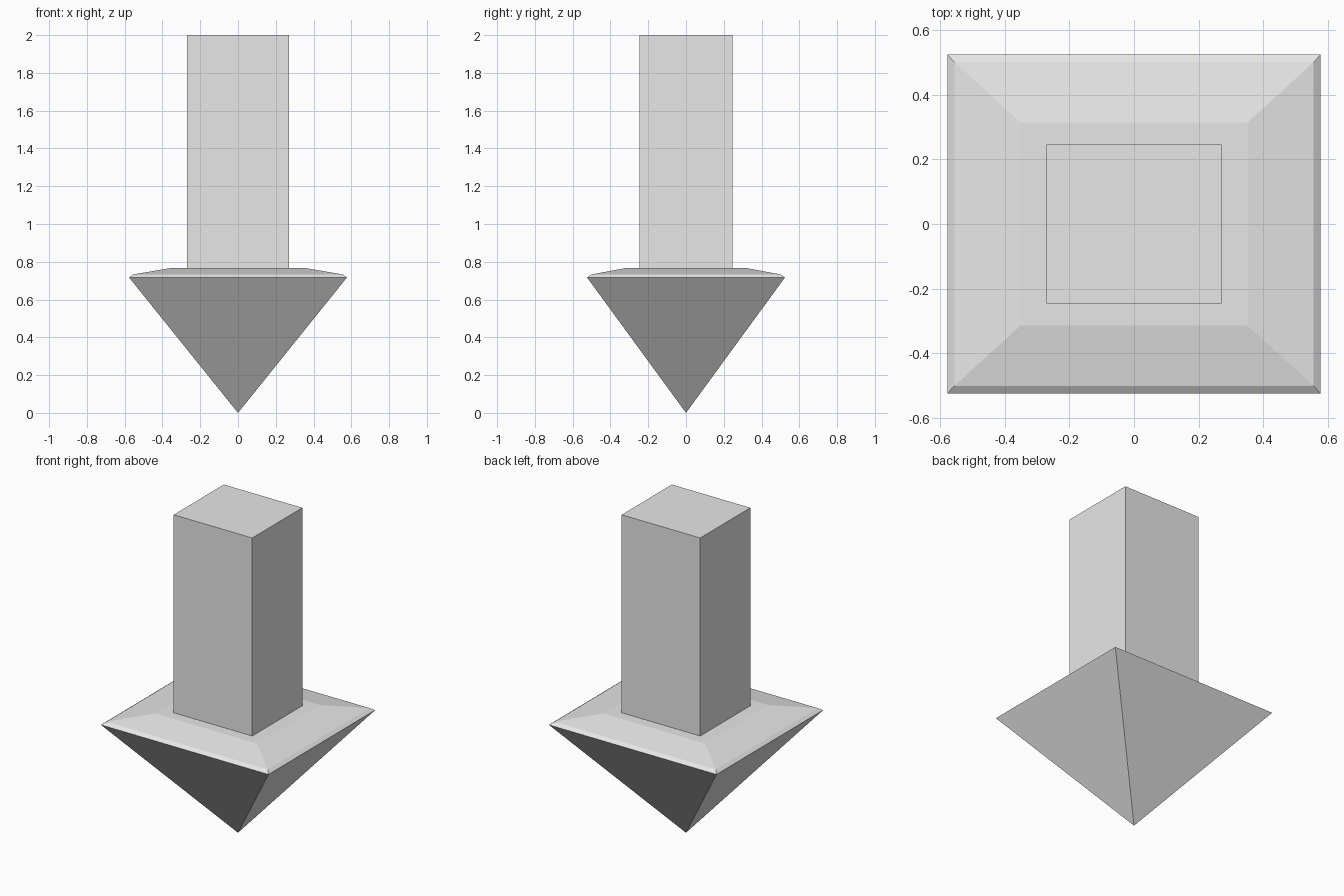
import bpy
import bmesh

cube = bpy.data.objects.get("Cube")
if cube:
    bpy.data.objects.remove(cube, do_unlink=True)

grey = bpy.data.materials.new("light_grey")
grey.use_nodes = True
colour = (0.8, 0.8, 0.8, 1)
grey.diffuse_color = colour
grey.node_tree.nodes["Principled BSDF"].inputs["Base Color"].default_value = colour


def stacked_rings(name, rings, tip_z=None):
    """Loft rectangles (half width, half depth, height); optional point below."""
    bm = bmesh.new()
    loops = [[bm.verts.new((sx * w, sy * d, z))
              for sx, sy in ((-1, -1), (1, -1), (1, 1), (-1, 1))]
             for w, d, z in rings]
    for low, high in zip(loops, loops[1:]):
        for i in range(4):
            j = (i + 1) % 4
            bm.faces.new((low[i], low[j], high[j], high[i]))
    bm.faces.new(loops[-1])
    if tip_z is None:
        bm.faces.new(loops[0][::-1])
    else:
        tip = bm.verts.new((0, 0, tip_z))
        for i in range(4):
            bm.faces.new((tip, loops[0][(i + 1) % 4], loops[0][i]))
    bmesh.ops.recalc_face_normals(bm, faces=bm.faces)
    mesh = bpy.data.meshes.new(name)
    bm.to_mesh(mesh)
    bm.free()
    mesh.materials.append(grey)
    obj = bpy.data.objects.new(name, mesh)
    bpy.context.collection.objects.link(obj)


# Pointed head with a thin bevelled rim and sloping shoulders
stacked_rings("arrow_head", [(0.577, 0.524, 0.717), (0.555, 0.5, 0.733),
                             (0.35, 0.313, 0.768)], tip_z=0)

# Rectangular shaft standing on the head
stacked_rings("arrow_shaft", [(0.27, 0.246, 0.768), (0.27, 0.246, 2)])
